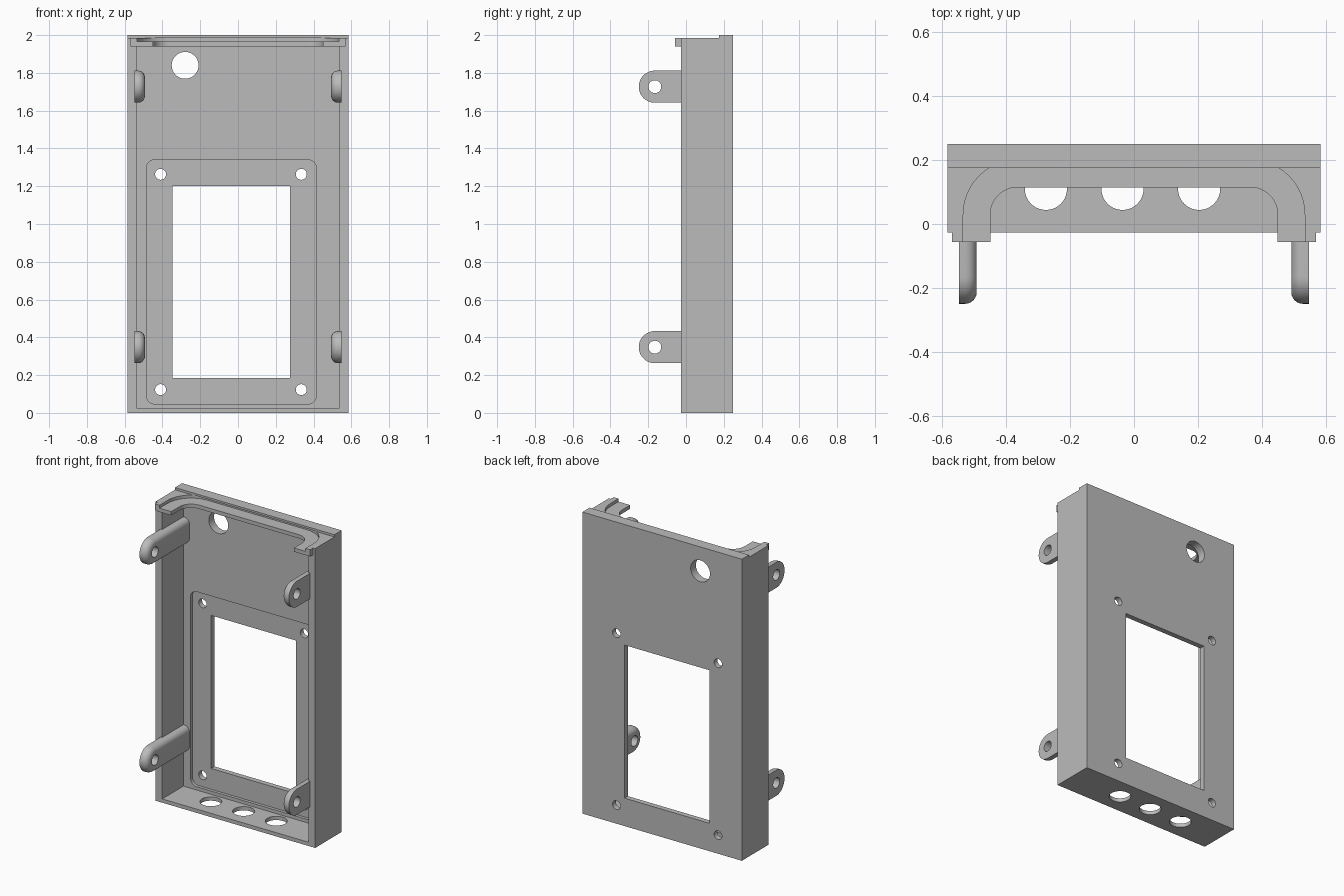
import bpy, bmesh
from math import cos, sin, pi, radians
from mathutils import Vector

cube = bpy.data.objects.get("Cube")
if cube:
    bpy.data.objects.remove(cube, do_unlink=True)

grey = bpy.data.materials.new("light grey plastic")
grey.use_nodes = True
colour = (0.5, 0.5, 0.5, 1)
grey.diffuse_color = colour
grey.node_tree.nodes["Principled BSDF"].inputs["Base Color"].default_value = colour


def arc(cx, cy, r, start, end, n=12):
    return [(cx + r * cos(radians(start + (end - start) * i / n)),
             cy + r * sin(radians(start + (end - start) * i / n))) for i in range(n + 1)]


def circle(cx, cy, r):
    return arc(cx, cy, r, 0, 360, 40)[:-1]


def rect(u0, u1, v0, v1, r=0):
    if not r:
        return [(u0, v0), (u1, v0), (u1, v1), (u0, v1)]
    return (arc(u1 - r, v1 - r, r, 0, 90) + arc(u0 + r, v1 - r, r, 90, 180)
            + arc(u0 + r, v0 + r, r, 180, 270) + arc(u1 - r, v0 + r, r, 270, 360))


def prism(name, outline, axis, lo, hi):
    """Extrude a flat outline along the given axis."""
    place = {"x": lambda u, v, w: (w, u, v),
             "y": lambda u, v, w: (u, w, v),
             "z": lambda u, v, w: (u, v, w)}[axis]
    bm = bmesh.new()
    a = [bm.verts.new(place(u, v, lo)) for u, v in outline]
    b = [bm.verts.new(place(u, v, hi)) for u, v in outline]
    bm.faces.new(a)
    bm.faces.new(b)
    for i in range(len(a)):
        j = (i + 1) % len(a)
        bm.faces.new((a[i], a[j], b[j], b[i]))
    bmesh.ops.recalc_face_normals(bm, faces=bm.faces)
    mesh = bpy.data.meshes.new(name)
    bm.to_mesh(mesh)
    bm.free()
    mesh.materials.append(grey)
    obj = bpy.data.objects.new(name, mesh)
    bpy.context.collection.objects.link(obj)
    return obj


def activate(obj):
    bpy.ops.object.select_all(action="DESELECT")
    obj.select_set(True)
    bpy.context.view_layer.objects.active = obj


def combine(obj, tool, operation="DIFFERENCE"):
    activate(obj)
    mod = obj.modifiers.new("combine", "BOOLEAN")
    mod.operation, mod.solver, mod.object = operation, "EXACT", tool
    bpy.ops.object.modifier_apply(modifier=mod.name)
    bpy.data.objects.remove(tool, do_unlink=True)


def cut(obj, outline, axis, lo, hi):
    combine(obj, prism("cutter", outline, axis, lo, hi))


def arch(r):
    """U-shaped outline open to the front, with rounded back corners."""
    cx, cy = 0.365, 0.03
    return [(-cx - r, -0.2), (cx + r, -0.2)] + arc(cx, cy, r, 0, 90) + arc(-cx, cy, r, 90, 180)


# Tray body with the front lip at its upper end
case = prism("case_shell", rect(-0.585, 0.585, -0.027, 0.25), "z", 0, 2)
combine(case, prism("lip", rect(-0.57, 0.57, -0.057, 0), "z", 1.94, 1.99), "UNION")
cut(case, rect(-0.537, 0.537, -0.2, 0.195), "z", 0.025, 1.94)

# Stepped U-shaped seat in the top wall
cut(case, rect(-0.7, 0.7, -0.2, 0.175), "z", 1.985, 2.1)
cut(case, arch(0.17), "z", 1.965, 1.987)
cut(case, arch(0.085), "z", 1.9, 1.975)

# Shallow recess, window and holes in the back panel
cut(case, rect(-0.485, 0.415, 0.047, 1.34, 0.045), "y", 0.1, 0.215)
cut(case, rect(-0.347, 0.275, 0.185, 1.2), "y", 0.1, 0.4)
for x in (-0.41, 0.335):
    for z in (0.123, 1.263):
        cut(case, circle(x, z, 0.029), "y", 0.1, 0.4)
cut(case, circle(-0.28, 1.84, 0.071), "y", 0.1, 0.4)

# Three round openings in the bottom wall
for x in (-0.276, -0.036, 0.204):
    cut(case, circle(x, 0.11, 0.066), "z", -0.1, 0.04)
activate(case)
bpy.ops.object.shade_smooth_by_angle(angle=radians(30))

# Four mounting arms with rounded inner edges and pivot holes
for side, side_name in ((-1, "right"), (1, "left")):
    for z, level in ((0.348, "lower"), (1.727, "upper")):
        outline = [(0.2, z - 0.085), (0.2, z + 0.085)] + arc(-0.165, z, 0.085, 90, 270, 24)
        outer, inner = side * 0.548, side * 0.493
        arm = prism(f"{level}_{side_name}_arm", outline, "x", outer, inner)
        bm = bmesh.new()
        bm.from_mesh(arm.data)
        edges = [e for e in bm.edges
                 if all(abs(v.co.x - inner) < 0.001 for v in e.verts)
                 and any(v.co.y < 0.19 for v in e.verts)]
        bmesh.ops.bevel(bm, geom=edges, offset=0.036, segments=6, profile=0.5, affect="EDGES")
        bm.to_mesh(arm.data)
        bm.free()
        cut(arm, circle(-0.165, z, 0.034), "x", -0.7, 0.7)
        activate(arm)
        bpy.ops.object.shade_smooth_by_angle(angle=radians(30))
